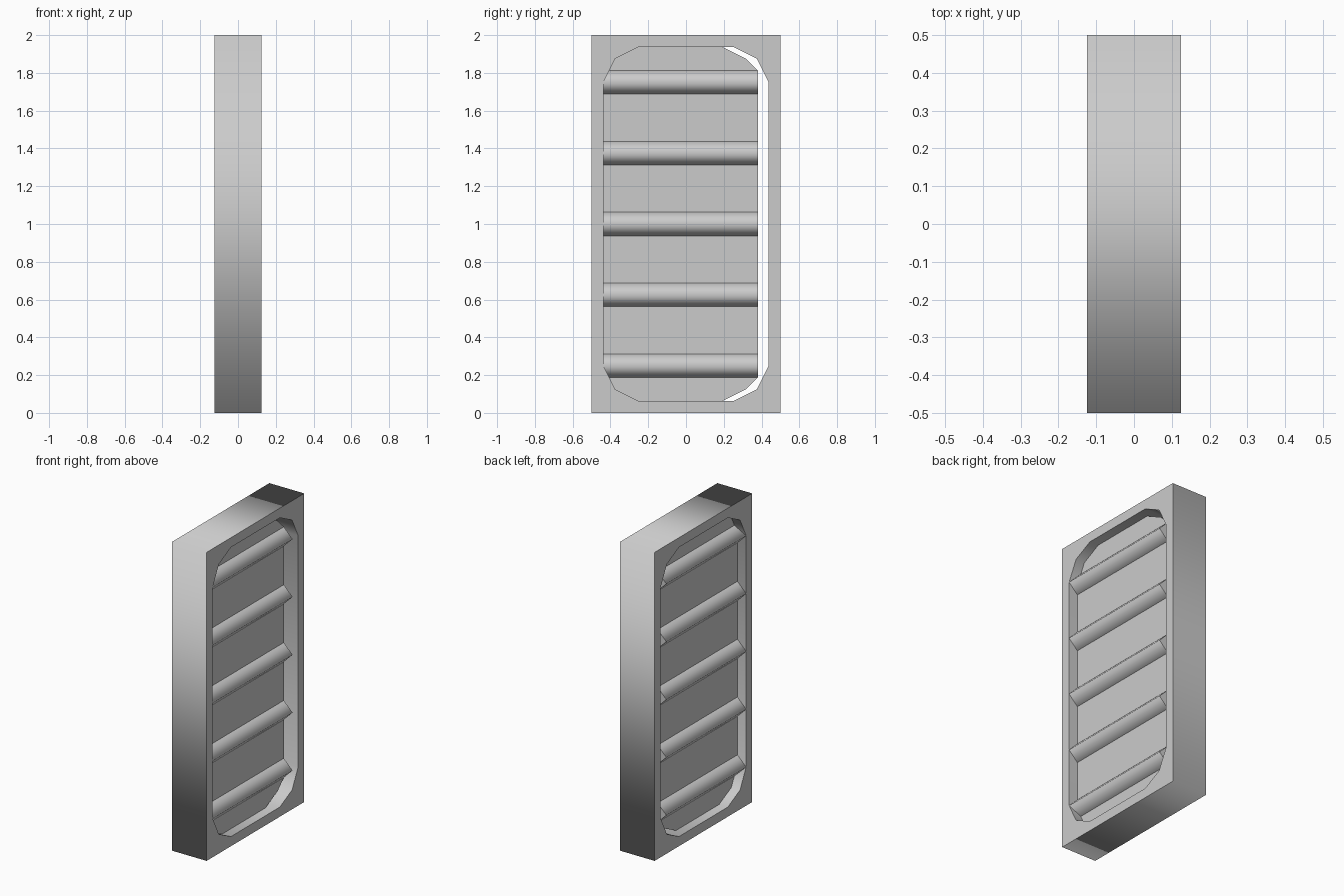
import bpy
from math import pi

if "Cube" in bpy.data.objects:
    bpy.data.objects.remove(bpy.data.objects["Cube"])

FACE_X = (pi / 2, 0, pi / 2)   # outline in y/z, thickness along x
FACE_Y = (pi / 2, 0, 0)        # outline in x/z, length along y


def plate(name, outlines, half_depth, rotation, location=(0, 0, 0)):
    """Extrude filled closed outlines (inner ones become holes) into a mesh."""
    curve = bpy.data.curves.new(name, 'CURVE')
    curve.dimensions = '2D'
    curve.fill_mode = 'BOTH'
    curve.extrude = half_depth
    for pts in outlines:
        spline = curve.splines.new('POLY')
        spline.points.add(len(pts) - 1)
        for p, (u, v) in zip(spline.points, pts):
            p.co = (u, v, 0, 1)
        spline.use_cyclic_u = True
    obj = bpy.data.objects.new(name, curve)
    obj.rotation_euler = rotation
    obj.location = location
    bpy.context.collection.objects.link(obj)
    bpy.ops.object.select_all(action='DESELECT')
    obj.select_set(True)
    bpy.context.view_layer.objects.active = obj
    bpy.ops.object.convert(target='MESH')
    return obj


def mirrored(corner):
    """Repeat one corner's points in all four quadrants, in loop order."""
    top = corner + [(-u, v) for u, v in reversed(corner)]
    return top + [(u, -v) for u, v in reversed(top)]


# Outer frame with a through opening that has chamfered corners
outer = mirrored([(0.5, 1.0)])
opening = mirrored([(0.4375, 0.75), (0.375, 0.875), (0.25, 0.9375)])
plate("frame", [outer, opening], 0.125, FACE_X, (0, 0, 1))

# Door panel, slid into one side of the frame so a gap shows on the other
panel = mirrored([(0.4375, 0.8125), (0.375, 0.875), (0.25, 0.9375)])
plate("door_panel", [panel], 0.0625, FACE_X, (0, -0.057, 1))

# Horizontal ridged slats standing out on both faces of the door
ridge = [(0.125, 0), (0.0625, 0.0625), (-0.0625, 0.0625),
         (-0.125, 0), (-0.0625, -0.0625), (0.0625, -0.0625)]
for i in range(5):
    plate(f"slat_{i + 1}", [ridge], 0.43, FACE_Y, (0, -0.05, 0.25 + 0.375 * i))
